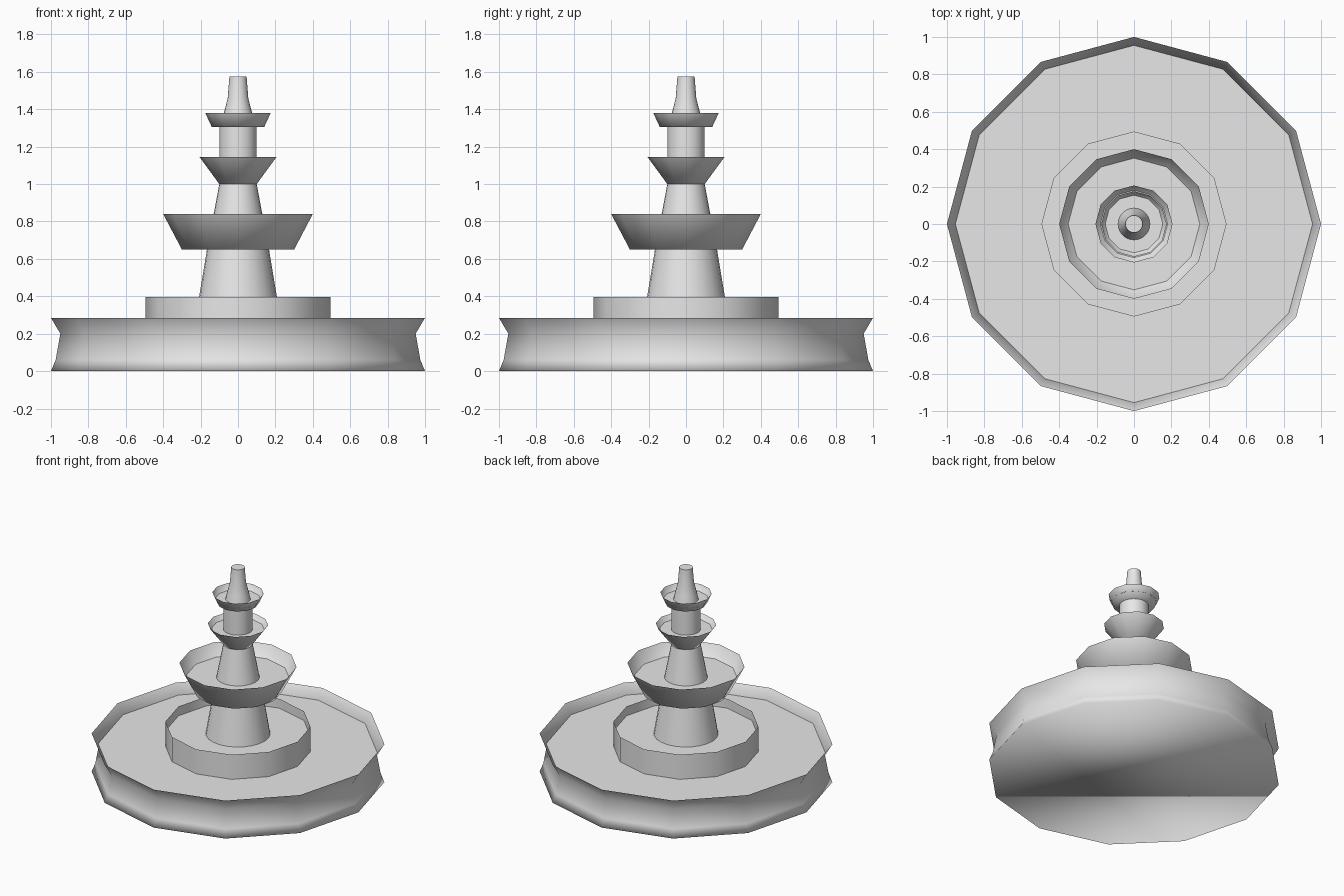
import bpy
import bmesh
from math import cos, sin, tau

cube = bpy.data.objects.get("Cube")
if cube:
    bpy.data.objects.remove(cube)

# One pale stone colour for everything
stone = bpy.data.materials.new("pale_grey_stone")
stone.use_nodes = True
colour = (0.8, 0.8, 0.8, 1)
stone.diffuse_color = colour
stone.node_tree.nodes["Principled BSDF"].inputs["Base Color"].default_value = colour


def lathe(name, profile, sides, close_bottom=False, close_top=False):
    """Turn (radius, height) points, listed bottom to top, about the z axis."""
    bm = bmesh.new()
    rings = [[bm.verts.new((r * cos(tau * i / sides), r * sin(tau * i / sides), z))
              for i in range(sides)] for r, z in profile]
    for low, high in zip(rings, rings[1:]):
        for i in range(sides):
            j = (i + 1) % sides
            bm.faces.new((low[i], low[j], high[j], high[i]))
    if close_bottom:
        bm.faces.new(rings[0][::-1])
    if close_top:
        bm.faces.new(rings[-1])
    for face in bm.faces:
        face.smooth = len(profile) > 1
    mesh = bpy.data.meshes.new(name)
    bm.to_mesh(mesh)
    bm.free()
    mesh.materials.append(stone)
    obj = bpy.data.objects.new(name, mesh)
    bpy.context.collection.objects.link(obj)
    return obj


def basin(name, profile, floor_radius, floor_height, close_bottom=True):
    """Thin-walled twelve-sided basin with a flat floor set below its rim."""
    lathe(name, profile, 12, close_bottom)
    lathe(name + "_floor", [(floor_radius, floor_height)], 12, close_top=True)


def column(name, profile):
    """Round smooth shaft with a crisp flat cap."""
    lathe(name, profile, 24)
    lathe(name + "_cap", [profile[-1]], 24, close_top=True)


# Basins from the ground up
basin("ground_basin", [(1, 0), (0.975, 0.06), (0.95, 0.2), (1, 0.285)], 0.955, 0.21)
basin("inner_basin", [(0.495, 0.21), (0.495, 0.395)], 0.495, 0.325, False)
basin("large_bowl", [(0.3, 0.65), (0.4, 0.84)], 0.352, 0.75)
basin("middle_bowl", [(0.1, 1.0), (0.206, 1.145)], 0.18, 1.11)
basin("small_bowl", [(0.14, 1.305), (0.175, 1.38)], 0.155, 1.335)

# Shafts between the basins and the spout on top
column("lower_column", [(0.22, 0.325), (0.166, 0.65)])
column("middle_column", [(0.147, 0.75), (0.1, 1.0)])
column("upper_column", [(0.1, 1.11), (0.1, 1.305)])
column("spout", [(0.085, 1.335), (0.074, 1.385), (0.055, 1.46), (0.046, 1.575)])
